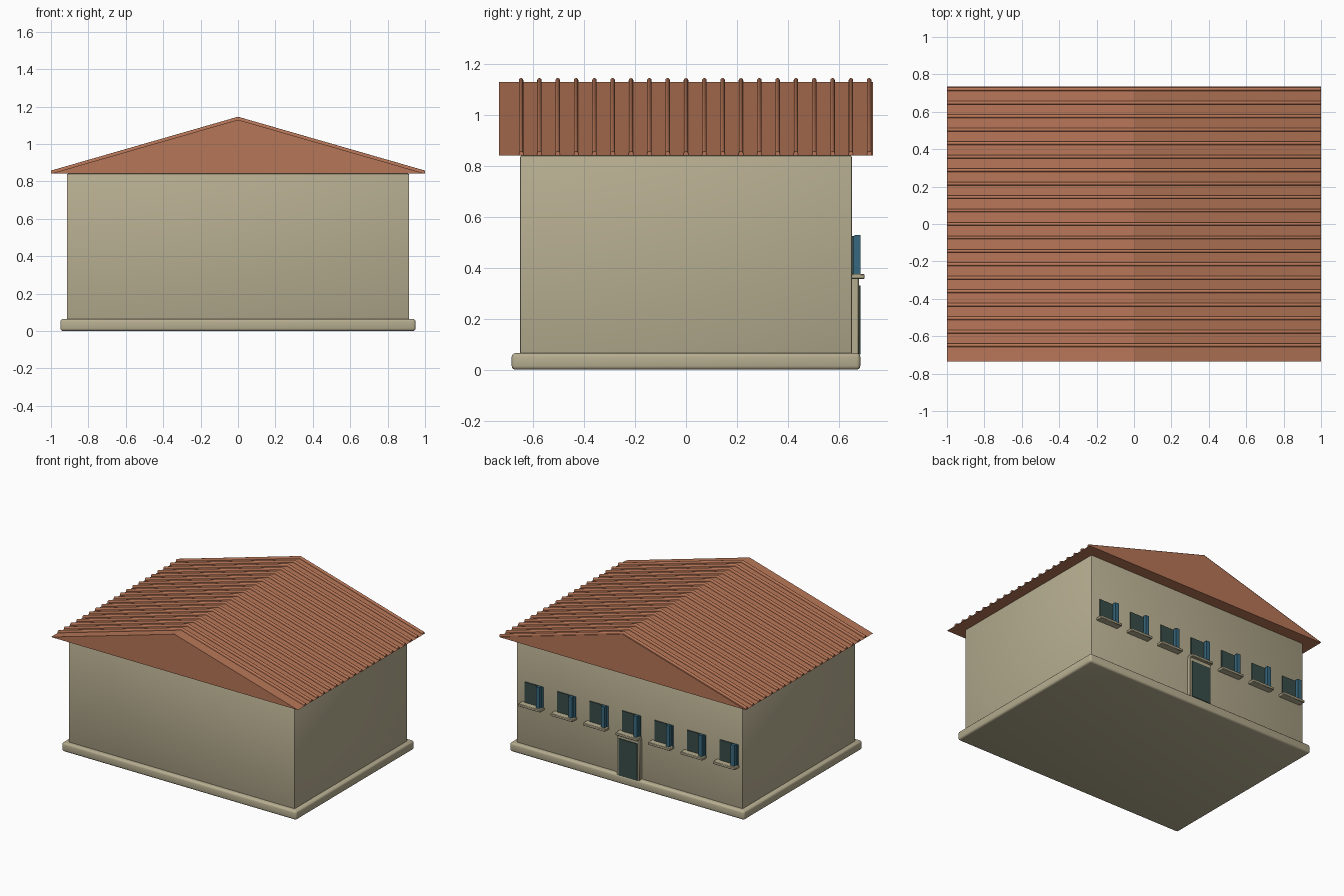
import bpy
import bmesh
import math

cube = bpy.data.objects.get("Cube")
if cube:
    bpy.data.objects.remove(cube, do_unlink=True)


def material(name, rgb):
    m = bpy.data.materials.new(name)
    m.use_nodes = True
    color = (*rgb, 1)
    m.diffuse_color = color
    bsdf = next(n for n in m.node_tree.nodes if n.type == "BSDF_PRINCIPLED")
    bsdf.inputs["Base Color"].default_value = color
    return m


plaster = material("plaster", (0.47, 0.42, 0.28))
terracotta = material("terracotta", (0.47, 0.18, 0.095))
dark_green = material("dark green", (0.04, 0.075, 0.065))
blue = material("shutter blue", (0.04, 0.14, 0.21))


def finish(name, bm, mat, smooth=False):
    bmesh.ops.recalc_face_normals(bm, faces=bm.faces)
    me = bpy.data.meshes.new(name)
    bm.to_mesh(me)
    bm.free()
    ob = bpy.data.objects.new(name, me)
    bpy.context.collection.objects.link(ob)
    me.materials.append(mat)
    if smooth:
        bpy.ops.object.select_all(action="DESELECT")
        ob.select_set(True)
        bpy.context.view_layer.objects.active = ob
        bpy.ops.object.shade_smooth_by_angle(angle=math.radians(40))
    return ob


def box(name, xs, ys, zs, mat, bevel=0, segments=3):
    """Box between the given limits, with optional rounded edges."""
    bm = bmesh.new()
    bmesh.ops.create_cube(bm, size=1)
    for v in bm.verts:
        v.co = [sum(r) / 2 + c * (r[1] - r[0]) for c, r in zip(v.co, (xs, ys, zs))]
    if bevel:
        bmesh.ops.bevel(bm, geom=bm.edges[:], offset=bevel, segments=segments,
                        profile=0.5, affect="EDGES")
    return finish(name, bm, mat, bool(bevel))


def sweep(name, sections, mat, smooth=False, capped=True):
    """Skin a list of matching cross-sections."""
    bm = bmesh.new()
    rings = [[bm.verts.new(p) for p in s] for s in sections]
    n = len(rings[0])
    for a, b in zip(rings, rings[1:]):
        for i in range(n):
            j = (i + 1) % n
            bm.faces.new((a[i], a[j], b[j], b[i]))
    if capped:
        bm.faces.new(rings[0])
        bm.faces.new(rings[-1])
    return finish(name, bm, mat, smooth)


# Walls and plinth
WALL = 0.652
box("plinth", (-0.95, 0.95), (-0.685, 0.685), (0, 0.065), plaster, 0.015)
box("walls", (-0.915, 0.915), (-WALL, WALL), (0.03, 0.842), plaster, 0.007, 2)

# Gabled roof body
EAVE, RIDGE, PITCH = 0.842, 1.13, 0.072
slope = [(-1, EAVE), (0, RIDGE), (1, EAVE)]
sweep("roof", [[(x, y, z) for x, z in slope] for y in (-0.735, 0.735)], terracotta)

# Rounded tile ribs running over the ridge
HALF, STRAIGHT = 0.009, 0.007
arch = [(-HALF, 0)]
for k in range(7):
    a = math.pi * (1 - k / 6)
    arch.append((HALF * math.cos(a), STRAIGHT + HALF * math.sin(a)))
arch.append((HALF, 0))
ribs = sweep("tile_ribs",
             [[(x, y - 9 * PITCH, z + h) for y, h in arch] for x, z in slope],
             terracotta, True)
array = ribs.modifiers.new("repeat", "ARRAY")
array.count = 20
array.use_relative_offset = False
array.use_constant_offset = True
array.constant_offset_displace = (0, PITCH, 0)

# Row of windows on the back wall, each with a sill and a folded shutter
for i in range(7):
    c = (3 - i) * 0.263 - 0.008
    tag = f"_{i + 1}"
    box("window_pane" + tag, (c - 0.045, c + 0.065), (WALL - 0.01, WALL + 0.007),
        (0.37, 0.525), dark_green)
    box("shutter_back" + tag, (c - 0.085, c - 0.045), (WALL - 0.01, WALL + 0.01),
        (0.37, 0.525), blue)
    box("shutter_leaf" + tag, (c - 0.075, c - 0.045), (WALL + 0.01, 0.685),
        (0.37, 0.53), blue)
    box("window_sill" + tag, (c - 0.09, c + 0.09), (WALL - 0.01, 0.702),
        (0.357, 0.376), plaster, 0.003, 1)

# Door with its surround
box("door_frame", (-0.1, 0.085), (WALL - 0.01, 0.68), (0.05, 0.36), plaster, 0.004, 1)
box("door", (-0.083, 0.068), (0.67, 0.686), (0.06, 0.33), dark_green)
